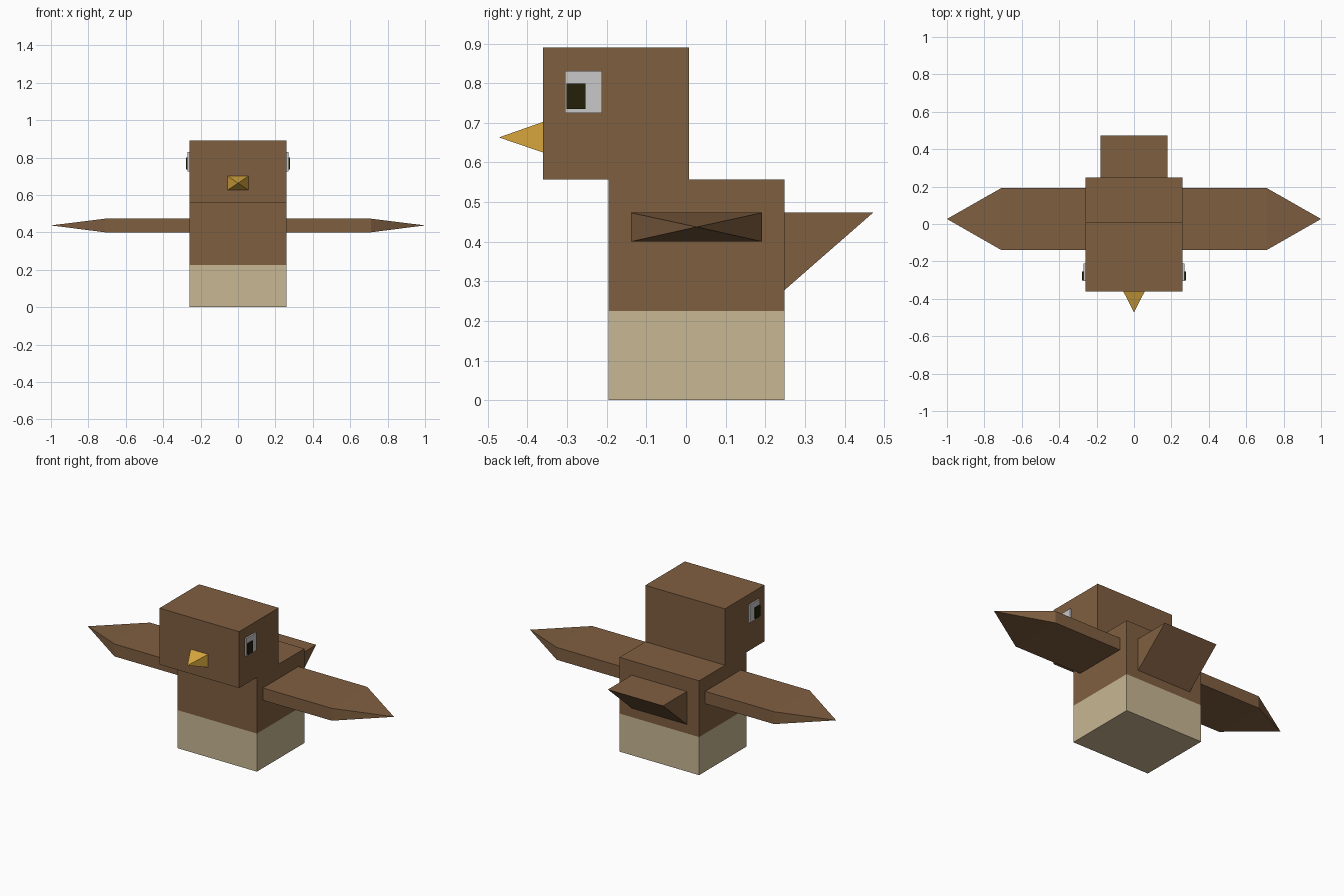
import bpy, bmesh

cube = bpy.data.objects.get("Cube")
if cube:
    bpy.data.objects.remove(cube, do_unlink=True)


def material(name, srgb):
    """Flat colour from 0-255 display values."""
    lin = [((c / 255 + 0.055) / 1.055) ** 2.4 for c in srgb] + [1.0]
    m = bpy.data.materials.new(name)
    m.use_nodes = True
    m.diffuse_color = lin
    m.node_tree.nodes["Principled BSDF"].inputs["Base Color"].default_value = lin
    return m


brown = material("brown_feathers", (128, 95, 65))
tan = material("tan_belly", (200, 183, 147))
gold = material("gold_beak", (218, 168, 62))
white = material("eye_white", (200, 200, 200))
black = material("pupil_black", (36, 32, 10))


def finish(name, bm, *mats):
    bmesh.ops.recalc_face_normals(bm, faces=bm.faces)
    mesh = bpy.data.meshes.new(name)
    bm.to_mesh(mesh)
    bm.free()
    for m in mats:
        mesh.materials.append(m)
    obj = bpy.data.objects.new(name, mesh)
    bpy.context.collection.objects.link(obj)
    return obj


def box_mesh(x, y, z):
    """Box between the (low, high) pairs on each axis."""
    bm = bmesh.new()
    bmesh.ops.create_cube(bm, size=1)
    for v in bm.verts:
        v.co = [r[0] if c < 0 else r[1] for c, r in zip(v.co, (x, y, z))]
    return bm


def add_tip(bm, axis, side, tip):
    """Replace the end face on one side of an axis by a pyramid."""
    end = max(bm.faces, key=lambda f: f.calc_center_median()[axis] * side)
    result = bmesh.ops.poke(bm, faces=[end])
    result["verts"][0].co = tip


# Body, cut level where the pale belly begins
BELLY = 0.225
bm = box_mesh((-0.26, 0.26), (-0.195, 0.249), (0, 0.557))
bmesh.ops.bisect_plane(bm, geom=bm.verts[:] + bm.edges[:] + bm.faces[:],
                       plane_co=(0, 0, BELLY), plane_no=(0, 0, 1))
for f in bm.faces:
    f.material_index = int(f.calc_center_median().z < BELLY)
finish("body", bm, brown, tan)

# Head
finish("head", box_mesh((-0.26, 0.26), (-0.361, 0.008), (0.557, 0.89)), brown)

# Beak: a pyramid on the front of the head
bm = box_mesh((-0.057, 0.057), (-0.361, -0.351), (0.625, 0.702))
add_tip(bm, 1, -1, (0, -0.472, 0.663))
finish("beak", bm, gold)

# Tail: a wedge, flat on top and sloping underneath
bm = bmesh.new()
profile = [(0.249, 0.278), (0.249, 0.473), (0.472, 0.473)]
side = bm.faces.new([bm.verts.new((-0.18, y, z)) for y, z in profile])
extruded = bmesh.ops.extrude_face_region(bm, geom=[side])["geom"]
bmesh.ops.translate(bm, vec=(0.36, 0, 0),
                    verts=[g for g in extruded if isinstance(g, bmesh.types.BMVert)])
finish("tail", bm, brown)

# Wings and eyes on both sides
for s, label in ((1, "left"), (-1, "right")):
    def span(a, b):
        return tuple(sorted((s * a, s * b)))

    bm = box_mesh(span(0.26, 0.71), (-0.139, 0.192), (0.40, 0.473))
    add_tip(bm, 0, s, (s, 0.027, 0.437))
    finish(label + "_wing", bm, brown)

    finish(label + "_eye", box_mesh(span(0.26, 0.269), (-0.305, -0.212), (0.725, 0.83)), white)
    finish(label + "_pupil", box_mesh(span(0.269, 0.277), (-0.301, -0.254), (0.735, 0.799)), black)
